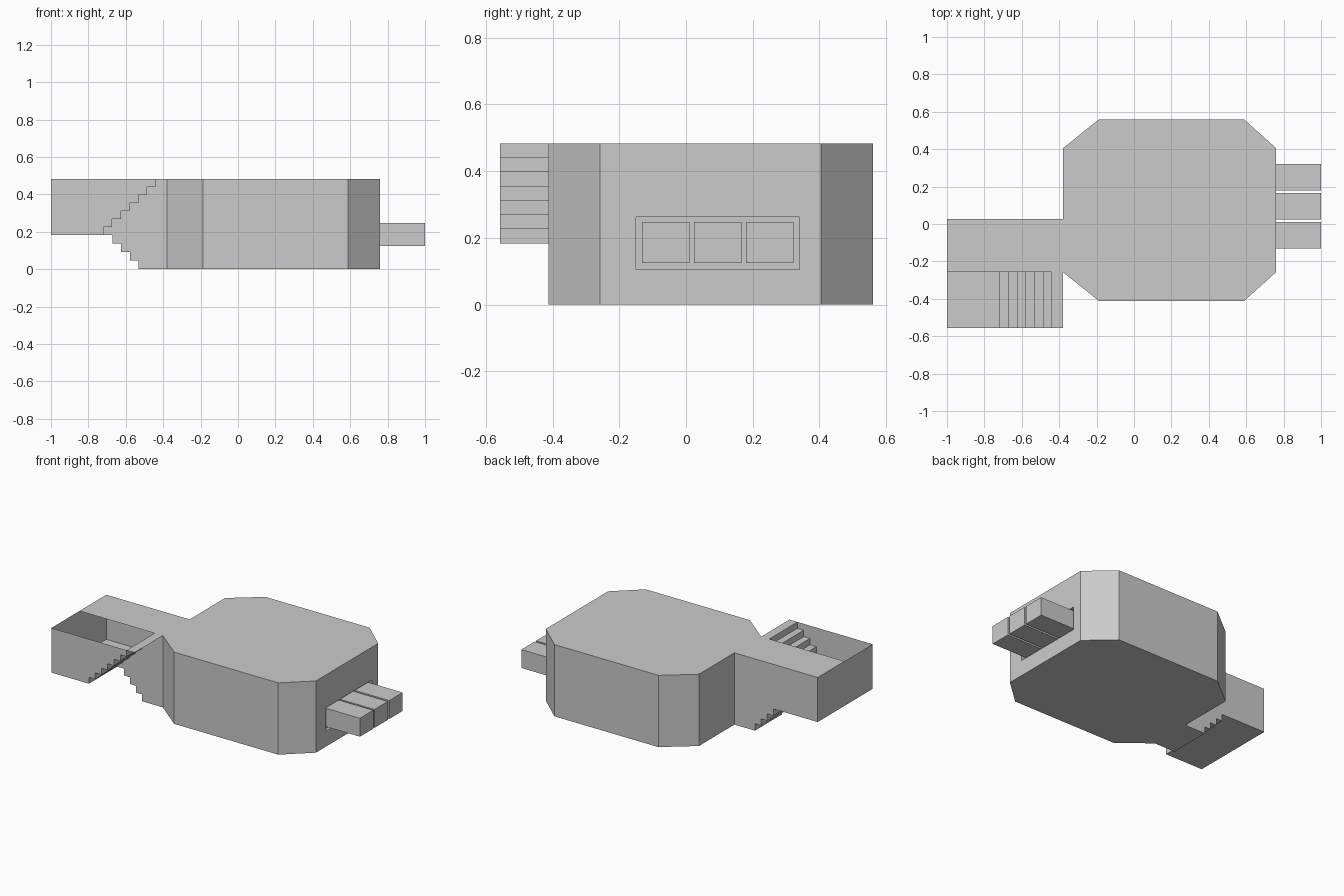
import bpy, bmesh

if "Cube" in bpy.data.objects:
    bpy.data.objects.remove(bpy.data.objects["Cube"])


def make_object(name, faces):
    """Build a flat-shaded object from a list of polygons and weld shared corners."""
    bm = bmesh.new()
    for pts in faces:
        bm.faces.new([bm.verts.new(p) for p in pts])
    bmesh.ops.remove_doubles(bm, verts=bm.verts[:], dist=0.0005)
    mesh = bpy.data.meshes.new(name)
    bm.to_mesh(mesh)
    bm.free()
    ob = bpy.data.objects.new(name, mesh)
    bpy.context.collection.objects.link(ob)
    return ob


def ribbon(profile, y0, y1):
    """Sweep an open x-z profile along y."""
    return [[(a[0], y0, a[1]), (b[0], y0, b[1]), (b[0], y1, b[1]), (a[0], y1, a[1])]
            for a, b in zip(profile, profile[1:])]


def wall(profile, y):
    return [[(x, y, z) for x, z in profile]]


def steps(x, z, run, rise, count):
    """Zigzag of risers and treads, starting with a riser."""
    pts = [(x, z)]
    for i in range(count):
        z += rise
        pts.append((x, z))
        if i < count - 1:
            x += run
            pts.append((x, z))
    return pts


def rect(x, y0, y1, z0, z1):
    return [(x, y0, z0), (x, y1, z0), (x, y1, z1), (x, y0, z1)]


def bridge(a, b):
    n = len(a)
    return [[a[i], a[(i + 1) % n], b[(i + 1) % n], b[i]] for i in range(n)]


H, MID = 0.483, 0.183            # room height, landing height
LEFT, RIGHT = -0.38, 0.76        # room ends
FRONT, DIVIDE, BACK = -0.557, -0.257, 0.028   # stairwell walls

# Eight-sided room; doorway side and window side are left open
outline = [(LEFT, DIVIDE), (-0.187, -0.412), (0.588, -0.412), (RIGHT, -0.257),
           (RIGHT, 0.405), (0.588, 0.56), (-0.187, 0.56), (LEFT, 0.405), (LEFT, BACK)]
room = [[(x, y, H) for x, y in outline], [(x, y, 0) for x, y in reversed(outline)]]
for i, (a, b) in enumerate(zip(outline, outline[1:])):
    if i != 3:
        room.append([(*a, 0), (*b, 0), (*b, H), (*a, H)])

# Window side with a shallow recess
outer = rect(RIGHT, -0.257, 0.405, 0, H)
rim = rect(RIGHT, -0.15, 0.34, 0.105, 0.262)
inner = rect(RIGHT - 0.02, -0.15, 0.34, 0.105, 0.262)
room += bridge(outer, rim) + bridge(rim, inner) + [inner]
make_object("room", room)

# Three window shafts
for i in range(3):
    y = -0.132 + 0.156 * i
    near = rect(RIGHT - 0.02, y, y + 0.142, 0.124, 0.248)
    far = rect(1.0, y, y + 0.142, 0.124, 0.248)
    make_object(f"window_shaft_{i + 1}", bridge(near, far) + [far])

# Two flights of stairs joined by a half landing
up = steps(-0.72, MID, 0.0467, (H - MID) / 7, 7)
down = steps(-0.67, MID, 0.0457, -MID / 4, 4)
make_object("upper_stairs", ribbon([(-1, MID)] + up + [(LEFT, H)], FRONT, DIVIDE))
make_object("lower_stairs", ribbon([(-1, MID)] + down + [(LEFT, 0)], DIVIDE, BACK))

# Stairwell walls and ceiling
make_object("stair_front_wall", wall([(-1, MID)] + up + [(-1, H)], FRONT))
make_object("stair_dividing_wall",
            wall(down + [(LEFT, 0), (LEFT, H)] + up[::-1], DIVIDE))
make_object("stair_back_wall",
            wall(([(-1, MID)] + down + [(LEFT, 0), (LEFT, H), (-1, H)])[::-1], BACK))
make_object("stair_end_wall", [rect(-1, FRONT, BACK, MID, H)[::-1]])
make_object("stair_ceiling", ribbon([(-1, H), (LEFT, H)], DIVIDE, BACK))
